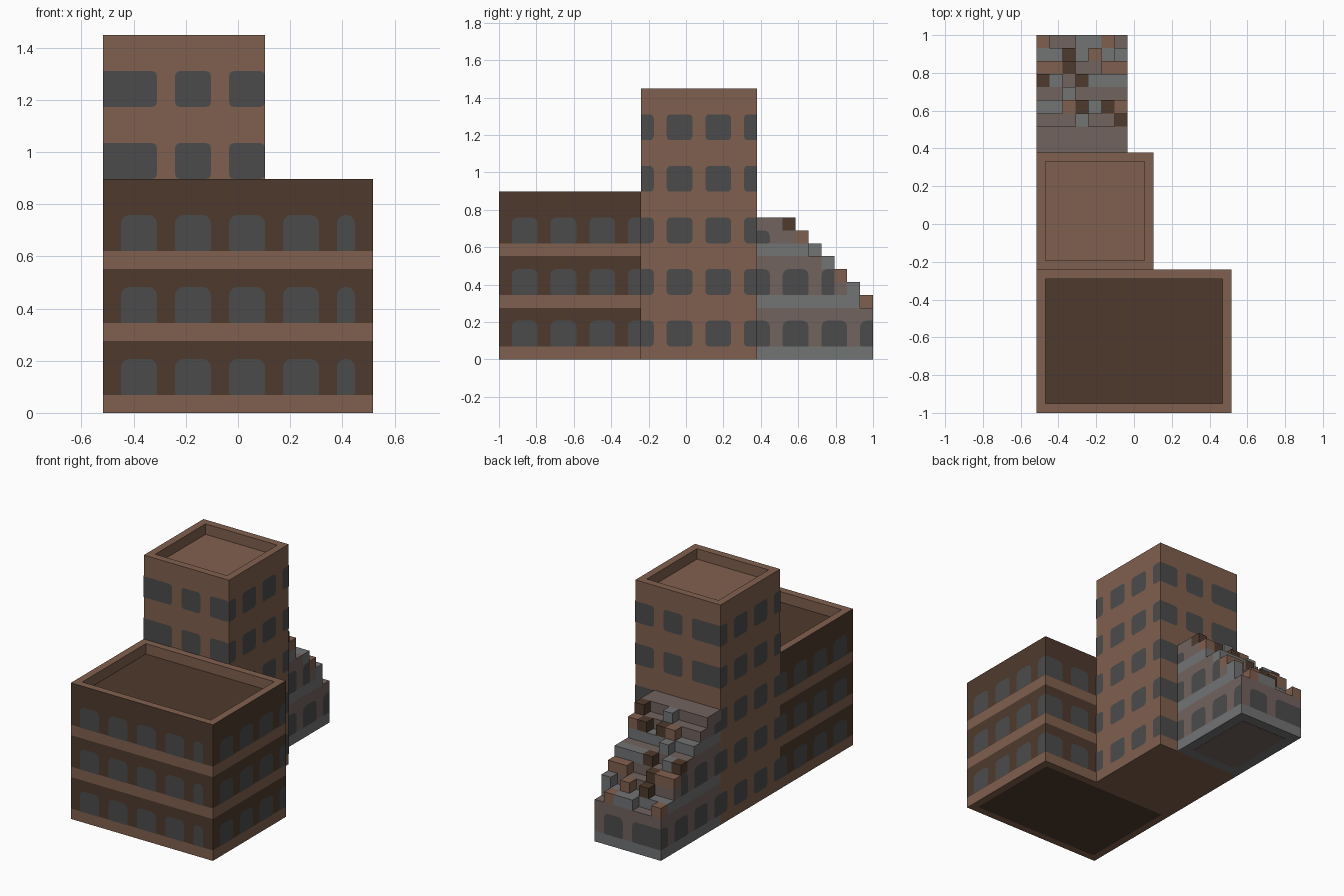
import bpy, bmesh, math
from mathutils import Vector

if "Cube" in bpy.data.objects:
    bpy.data.objects.remove(bpy.data.objects["Cube"])

U = 2 / 29  # building module


def material(name, rgb):
    def lin(c):
        c /= 255
        return c / 12.92 if c < 0.04 else ((c + 0.055) / 1.055) ** 2.4
    col = (*[lin(c) for c in rgb], 1)
    m = bpy.data.materials.new(name)
    m.diffuse_color = col
    m.use_nodes = True
    bsdf = m.node_tree.nodes["Principled BSDF"]
    bsdf.inputs["Base Color"].default_value = col
    bsdf.inputs["Roughness"].default_value = 0.9
    return m


MATS = [material("brown brick", (128, 96, 78)),
        material("dark brick", (78, 58, 45)),
        material("mauve stone", (114, 99, 94)),
        material("grey stone", (114, 115, 116)),
        material("window grey", (75, 75, 75))]
BROWN, DARK, MAUVE, GREY, GLASS = range(5)


def finish(bm, name):
    me = bpy.data.meshes.new(name)
    bmesh.ops.scale(bm, vec=(U, U, U), verts=bm.verts)
    bm.to_mesh(me)
    bm.free()
    for m in MATS:
        me.materials.append(m)
    ob = bpy.data.objects.new(name, me)
    bpy.context.collection.objects.link(ob)
    return ob


def add_box(bm, lo, hi):
    lo, hi = Vector(lo), Vector(hi)
    vs = bmesh.ops.create_cube(bm, size=1)["verts"]
    for v in vs:
        v.co = (lo + hi) / 2 + Vector(a * b for a, b in zip(v.co, hi - lo))
    return list({f for v in vs for f in v.link_faces})


def slice_z(bm, levels):
    for z in levels:
        bmesh.ops.bisect_plane(bm, geom=bm.verts[:] + bm.edges[:] + bm.faces[:],
                               plane_co=(0, 0, z), plane_no=(0, 0, 1))
    bm.normal_update()


def paint_bands(bm, band, wall):
    # every fourth course is a plain band, the three above it are wall
    for f in bm.faces:
        course = math.floor(f.calc_center_median().z - f.normal.z * 0.5)
        f.material_index = band if course % 4 == 0 else wall


def flat_roofed_block(name, lo, hi, band, wall):
    bm = bmesh.new()
    add_box(bm, lo, hi)
    bm.normal_update()
    top = max(bm.faces, key=lambda f: f.normal.z)
    bottom = min(bm.faces, key=lambda f: f.normal.z)
    # parapet around a sunken roof
    bmesh.ops.inset_region(bm, faces=[top], thickness=1)
    bmesh.ops.inset_region(bm, faces=[top], thickness=0, depth=-1)
    bmesh.ops.inset_region(bm, faces=[bottom], thickness=1)
    slice_z(bm, [z + d for z in range(0, hi[2], 4) for d in (0, 1) if 0 < z + d < hi[2] - 1])
    paint_bands(bm, band, wall)
    # underside panel
    for f in bm.faces:
        if f.normal.z < -0.9 and f.calc_area() > 45:
            f.material_index = wall
    return finish(bm, name)


WX, WY = 7.5, 14.5           # half extents of the whole building
TX, TY0, TY1 = 1.5, -3.5, 5.5  # tower right wall, front wall, back wall
RX = -0.5                    # ruin right wall

flat_roofed_block("front_wing", (-WX, -WY, 0), (WX, TY0, 13), BROWN, DARK)
flat_roofed_block("tower", (-WX, TY0, 0), (TX, TY1, 21), BROWN, BROWN)

# ruined wing: a landing, then one course lower per row
bm = bmesh.new()
rows = [(TY1, 7.5, 11)] + [(7.5 + i, 8.5 + i, 10 - i) for i in range(7)]
for i, (y0, y1, h) in enumerate(rows):
    step = bmesh.new()
    add_box(step, (-WX, y0, 0), (RX, y1, h))
    below = rows[i + 1][2] if i + 1 < len(rows) else 0
    slice_z(step, {z for z in (1, 4, 5, 8, 9, below) if 0 < z < h})
    hidden = [f for f in step.faces if f.normal.y < -0.9 or
              (f.normal.y > 0.9 and f.calc_center_median().z < below)]
    bmesh.ops.delete(step, geom=hidden, context="FACES")
    paint_bands(step, GREY, MAUVE)
    tmp = bpy.data.meshes.new("step")
    step.to_mesh(tmp)
    step.free()
    bm.from_mesh(tmp)
    bpy.data.meshes.remove(tmp)
finish(bm, "ruined_wing")

# underside panel of the ruin
bm = bmesh.new()
for f in add_box(bm, (-WX + 1, TY1 + 1, 0), (RX - 1, WY - 1, 0.02)):
    f.material_index = MAUVE
bmesh.ops.translate(bm, vec=(0, 0, -0.02), verts=bm.verts)
finish(bm, "ruin_underside_panel")

# loose blocks left standing on each step, from the landing outwards
RUBBLE = ["...G..D",
          "..BD.DB",
          "..G....",
          "DG.DGGG",
          "BB.D.BB"[:2] + "D..BB",
          "..D.B.G",
          "B..GGB."]
LETTERS = {"B": BROWN, "D": DARK, "M": MAUVE, "G": GREY}
bm = bmesh.new()
for (y0, y1, h), line in zip(rows[1:], RUBBLE):
    for i, ch in enumerate(line):
        if ch in LETTERS:
            faces = add_box(bm, (-WX + i, y0, h), (-WX + i + 1, y1, h + 1))
            for f in faces:
                f.material_index = LETTERS[ch]
finish(bm, "rubble_blocks")


def window(bm, axis, plane, out, a0, a1, z0, z1, radii):
    # radii: bottom left, bottom right, top right, top left
    pts = []
    corners = [(a0, z0, 1, 1), (a1, z0, -1, 1), (a1, z1, -1, -1), (a0, z1, 1, -1)]
    for n, ((a, z, sa, sz), r) in enumerate(zip(corners, radii)):
        if r == 0:
            pts.append((a, z))
            continue
        for k in range(4):
            t = math.pi + n * math.pi / 2 + k * math.pi / 6
            pts.append((a + sa * r + r * math.cos(t), z + sz * r + r * math.sin(t)))
    p = plane + out * 0.04
    f = bm.faces.new([bm.verts.new((p, a, z) if axis == "x" else (a, p, z)) for a, z in pts])
    f.normal_update()
    if (f.normal.x if axis == "x" else f.normal.y) * out < 0:
        f.normal_flip()
    f.material_index = GLASS


def wall_windows(name, axis, plane, out, lo, hi, spans, tiers, low=0.3, high=0.3):
    # windows running into a wall end stay square there
    bm = bmesh.new()
    for z in tiers:
        for a0, a1 in spans:
            a0, a1 = max(a0, lo), min(a1, hi)
            if a1 - a0 < 0.5:
                continue
            left, right = a0 > lo, a1 < hi
            window(bm, axis, plane, out, a0, a1, z, z + 2,
                   (low * left, low * right, high * right, high * left))
    finish(bm, name)


LOW, HIGH, ALL = (1, 5, 9), (13, 17), (1, 5, 9, 13, 17)
SIDE = [(1.5 + 3 * k, 3.5 + 3 * k) for k in range(-5, 5)]
ACROSS = [(-6.5 + 3 * k, -4.5 + 3 * k) for k in range(4)]
CORNER = [(-WX, -4.5)] + ACROSS[1:3]
ARCH = dict(low=0.12, high=0.45)

# front and back walls
wall_windows("wing_front_windows", "y", -WY, -1, -WX, WX, ACROSS + [(5.5, 6.5)], LOW, **ARCH)
wall_windows("wing_back_windows", "y", TY0, 1, TX, WX, [(2.5, 4.5), (5.5, 7.5)], LOW, **ARCH)
wall_windows("tower_front_windows", "y", TY0, -1, -WX, 1.6, CORNER, HIGH)
wall_windows("tower_back_windows", "y", TY1, 1, -WX, TX, CORNER, HIGH)
wall_windows("tower_back_lower_windows", "y", TY1, 1, RX, TX, [(RX, TX)], LOW)
wall_windows("ruin_back_windows", "y", WY, 1, -WX, RX, CORNER[:2], (1,), **ARCH)

# side walls, both sides
for side, out, wing, tower, ruin in (("left", 1, WX, TX, RX), ("right", -1, -WX, -WX, -WX)):
    wall_windows(side + "_wing_windows", "x", wing, out, -WY, TY0, SIDE, LOW, **ARCH)
    wall_windows(side + "_tower_windows", "x", tower, out, TY0, TY1, SIDE, ALL)
    wall_windows(side + "_ruin_lower_windows", "x", ruin, out, TY1, WY, SIDE, (1,), **ARCH)
    wall_windows(side + "_ruin_middle_windows", "x", ruin, out, TY1, 11.5, SIDE, (5,), **ARCH)
    bm = bmesh.new()
    window(bm, "x", ruin, out, TY1, 6.5, 9, 10, (0, 0.12, 0.45, 0))
    finish(bm, side + "_ruin_upper_window")
